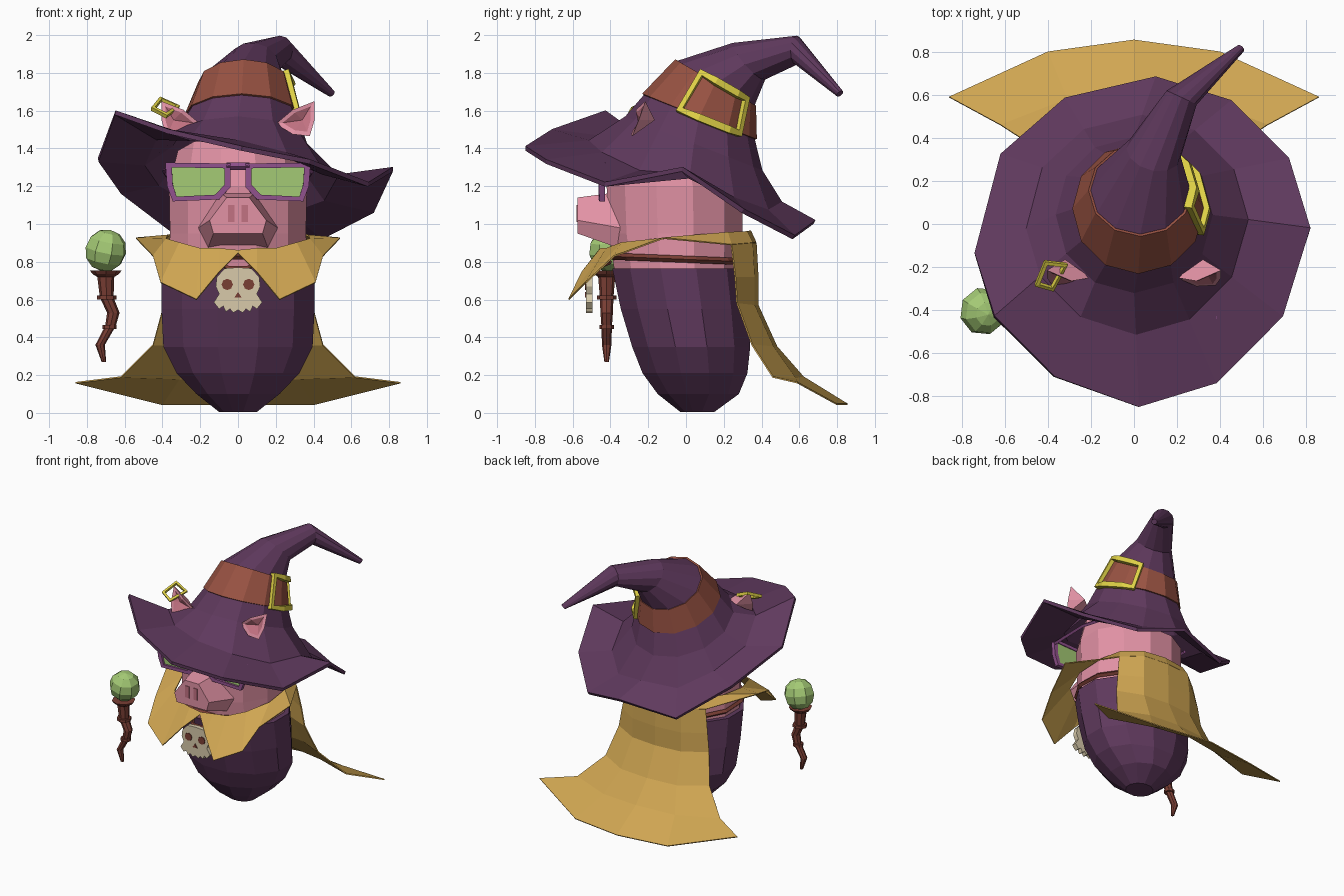
import bpy, bmesh, math
from mathutils import Vector

if "Cube" in bpy.data.objects:
    bpy.data.objects.remove(bpy.data.objects["Cube"])


def material(name, rgb):
    m = bpy.data.materials.new(name)
    lin = [((c / 255 + 0.055) / 1.055) ** 2.4 for c in rgb]
    m.diffuse_color = (*lin, 1)
    m.use_nodes = True
    m.node_tree.nodes["Principled BSDF"].inputs["Base Color"].default_value = m.diffuse_color
    return m


PURPLE = material("purple cloth", (95, 57, 93))
PINK = material("pink skin", (226, 146, 165))
ROSE = material("dark pink", (194, 114, 130))
TAN = material("tan cloth", (208, 166, 82))
GOLD = material("gold", (222, 208, 70))
FRAME = material("violet frame", (146, 82, 142))
BROWN = material("brown leather", (152, 82, 66))
DARK = material("dark brown wood", (122, 62, 52))
BONE = material("bone", (216, 202, 170))
GREEN = material("green", (164, 202, 117))


def make(name, verts, faces, *mats, mirror=False, solid=0, offset=0):
    me = bpy.data.meshes.new(name)
    me.from_pydata([tuple(v) for v in verts], [], faces)
    bm = bmesh.new()
    bm.from_mesh(me)
    bmesh.ops.recalc_face_normals(bm, faces=bm.faces)
    bm.to_mesh(me)
    bm.free()
    ob = bpy.data.objects.new(name, me)
    bpy.context.collection.objects.link(ob)
    for m in mats:
        me.materials.append(m)
    if mirror:
        mod = ob.modifiers.new("mirror", 'MIRROR')
        mod.use_clip = True
    if solid:
        s = ob.modifiers.new("thickness", 'SOLIDIFY')
        s.thickness, s.offset = solid, offset
    return ob


def ring(c, rx, ry=None, n=(0, 0, 1), sides=12, phase=0.0):
    ry = ry or rx
    n, x = Vector(n).normalized(), Vector((1, 0, 0))
    u = (x - n * n.dot(x)).normalized()
    v = n.cross(u)
    out = []
    for i in range(sides):
        a = 2 * math.pi * (i + phase) / sides
        out.append(Vector(c) + u * rx * math.cos(a) + v * ry * math.sin(a))
    return out


def loft(name, rows, mat, closed=True, caps=(True, True), **kw):
    n = len(rows[0])
    verts = [v for r in rows for v in r]
    faces = []
    for j in range(len(rows) - 1):
        for i in range(n if closed else n - 1):
            k = (i + 1) % n
            faces.append((j * n + i, j * n + k, (j + 1) * n + k, (j + 1) * n + i))
    if caps[0]:
        faces.append(tuple(range(n)))
    if caps[1]:
        faces.append(tuple(range(len(verts) - n, len(verts))))
    return make(name, verts, faces, mat, **kw)


def tube(name, pts, r, mat, cyclic=True):
    cu = bpy.data.curves.new(name, 'CURVE')
    cu.dimensions = '3D'
    cu.bevel_depth, cu.bevel_resolution = r, 0
    cu.use_fill_caps = True
    sp = cu.splines.new('POLY')
    sp.points.add(len(pts) - 1)
    for p, co in zip(sp.points, pts):
        p.co = (*co, 1)
    sp.use_cyclic_u, sp.use_smooth = cyclic, False
    cu.materials.append(mat)
    ob = bpy.data.objects.new(name, cu)
    bpy.context.collection.objects.link(ob)
    bpy.ops.object.select_all(action='DESELECT')
    ob.select_set(True)
    bpy.context.view_layer.objects.active = ob
    bpy.ops.object.convert(target='MESH')


# body: z, front y, back y, half width
K = 1 / math.cos(math.radians(15))
sections = [(0.005, -0.03, 0.15, 0.10), (0.10, -0.15, 0.28, 0.22), (0.21, -0.23, 0.325, 0.325),
            (0.35, -0.285, 0.34, 0.395), (0.55, -0.345, 0.33, 0.405), (0.765, -0.39, 0.31, 0.405)]
loft("body", [ring((0, (f + b) / 2, z), w * K, (b - f) / 2 * K, phase=0.5)
              for z, f, b, w in sections], PURPLE)

# head
rows = [ring((0, (f + b) / 2, z), w * K, (b - f) / 2 * K, phase=0.5) for z, f, b, w in
        [(0.76, -0.38, 0.29, 0.37), (0.95, -0.41, 0.3, 0.36), (1.2, -0.42, 0.3, 0.365)]]
rows.append(ring((0, -0.06, 1.36), 0.33, 0.31, (0, 0.35, 0.94), phase=0.5))
loft("head", rows, PINK)

# snout with nostrils
half = [(0.06, 1.14), (0.15, 1.02), (0.13, 0.95)]
back = [(0.10, 1.17), (0.21, 0.98), (0.16, 0.87)]
outline = lambda h, y: [(x, y, z) for x, z in h] + [(-x, y, z) for x, z in reversed(h)]
loft("snout", [outline(half, -0.575), outline(back, -0.35)], PINK)
for s in (-1, 1):
    x0, x1 = s * 0.018, s * 0.052
    make("nostril", [(x0, -0.578, 1.01), (x1, -0.578, 1.01), (x1, -0.578, 1.10), (x0, -0.578, 1.10)],
         [(0, 1, 2, 3)], ROSE, solid=0.005)

# ears, with a dented darker inside
rim = [Vector(p) for p in [(0.20, -0.25, 1.53), (0.29, -0.265, 1.605), (0.405, -0.215, 1.65),
                           (0.405, -0.25, 1.55), (0.38, -0.285, 1.465), (0.29, -0.29, 1.475)]]
mid = Vector((0.33, -0.26, 1.55))
inner = [mid + (p - mid) * 0.72 for p in rim]
verts = rim + inner + [Vector((0.34, -0.235, 1.55)), Vector((0.32, -0.165, 1.55))]
faces = []
for i in range(6):
    k = (i + 1) % 6
    faces += [(i, k, k + 6, i + 6), (i + 6, k + 6, 12), (k, i, 13)]
ear = make("ears", verts, faces, PINK, ROSE, mirror=True)
for p in ear.data.polygons:
    p.material_index = int(12 in p.vertices)

# glasses: flat rims, lenses, arms and bridge
lens = [(0.07, 1.295), (0.35, 1.30), (0.345, 1.21), (0.325, 1.145), (0.12, 1.155), (0.07, 1.21)]
outer = [(0.04, 1.32), (0.385, 1.325), (0.375, 1.20), (0.345, 1.12), (0.10, 1.13), (0.04, 1.195)]
for s in (-1, 1):
    place = lambda pts, y: [(s * x, y + 0.02 * x, z) for x, z in pts]
    make("lens", place(lens, -0.445), [tuple(range(6))], GREEN, solid=0.008)
    loft("glasses_rim", [place(lens, -0.45), place(outer, -0.45)], FRAME,
         caps=(False, False), solid=0.03)
    tube("glasses_arm", [(s * 0.37, -0.435, 1.29), (s * 0.39, -0.1, 1.28), (s * 0.37, 0.12, 1.25)],
         0.014, FRAME, False)
tube("glasses_bridge", [(-0.06, -0.45, 1.305), (0.06, -0.45, 1.305)], 0.02, FRAME, False)

# hat: wavy brim, crown and bent tip
brim = [Vector(p) for p in [
    (0.82, -0.02, 1.29), (0.72, 0.30, 1.07), (0.45, 0.57, 0.93), (0.10, 0.68, 1.01),
    (-0.32, 0.58, 0.94), (-0.62, 0.32, 1.17), (-0.74, -0.14, 1.34), (-0.65, -0.43, 1.59),
    (-0.37, -0.71, 1.49), (0.02, -0.85, 1.40), (0.38, -0.74, 1.33), (0.69, -0.43, 1.21)]]
tilt = (0, 0.37, 0.93)
base = ring((0, 0.04, 1.42), 0.355, 0.38, tilt)
middle = [b.lerp(e, 0.37) - Vector((0, 0, 0.07 + 0.05 * max(0, math.cos(math.pi * i / 6))))
          for i, (b, e) in enumerate(zip(base, brim))]
loft("hat", [brim, middle, base, ring((0.02, 0.07, 1.57), 0.285, 0.30, tilt),
             ring((0.03, 0.155, 1.74), 0.22, 0.225, (0, 0.5, 0.86)),
             ring((0.09, 0.33, 1.86), 0.118, n=(0.2, 0.7, 0.65)),
             ring((0.22, 0.585, 1.92), 0.065, n=(0.4, 0.9, 0)),
             ring((0.49, 0.81, 1.695), 0.012, n=(0.5, 0.55, -0.67))],
     PURPLE, caps=(False, True), solid=0.025)
low = ring((0.02, 0.07, 1.565), 0.295, 0.315, tilt)
top = ring((0.03, 0.155, 1.745), 0.23, 0.235, (0, 0.5, 0.86))
loft("hat_band", [low, top], BROWN, caps=(False, False), solid=0.025)


# hat buckle lying on the band, and earring
def on_band(i, t):
    a, b = math.floor(i), math.floor(i) + 1
    l, h = low[a].lerp(low[b % 12], i - a), top[a].lerp(top[b % 12], i - a)
    p = l.lerp(h, t)
    return p + (p - Vector((0.025, 0.11, 1.655))).normalized() * 0.022


path = [(-0.7, 1), (0, 1), (1, 1), (1.55, 1), (1.45, 0.02), (1, 0.02), (0, 0.02), (-0.65, 0.02)]
tube("hat_buckle", [on_band(i, t) for i, t in path], 0.027, GOLD)
tube("earring", [(-0.45, -0.28, 1.61), (-0.41, -0.18, 1.66),
                 (-0.32, -0.19, 1.62), (-0.38, -0.30, 1.575)], 0.016, GOLD)

# collar with pointed flaps (right half, front to back)
collar_in = [(0, -0.46, 0.86), (0.10, -0.45, 0.87), (0.20, -0.42, 0.87), (0.31, -0.34, 0.90),
             (0.38, -0.15, 0.92), (0.37, 0.05, 0.94), (0.31, 0.22, 0.955), (0.18, 0.32, 0.96), (0, 0.34, 0.965)]
collar_out = [(0, -0.47, 0.845), (0.10, -0.55, 0.745), (0.22, -0.62, 0.60), (0.41, -0.53, 0.69),
              (0.45, -0.38, 0.83), (0.54, -0.12, 0.925), (0.34, 0.24, 0.89), (0.2, 0.35, 0.90), (0, 0.37, 0.90)]
loft("collar", [collar_in, collar_out], TAN, False, (False, False), mirror=True, solid=0.008)

# cape flaring to the hem (right half, centre to side)
cape = [[(0, 0.37, 0.90), (0.20, 0.35, 0.90), (0.34, 0.24, 0.89)],
        [(0, 0.38, 0.72), (0.21, 0.36, 0.72), (0.37, 0.26, 0.72)],
        [(0, 0.38, 0.57), (0.21, 0.36, 0.57), (0.39, 0.27, 0.58)],
        [(0, 0.48, 0.35), (0.24, 0.46, 0.35), (0.45, 0.35, 0.36)],
        [(0, 0.62, 0.19), (0.31, 0.58, 0.18), (0.62, 0.46, 0.19)],
        [(0, 0.855, 0.045), (0.40, 0.80, 0.045), (0.86, 0.59, 0.16)]]
loft("cape", cape, TAN, False, (False, False), mirror=True, solid=0.008)

# necklace strap
tube("necklace_strap", ring((0, -0.045, 0.815), 0.39, 0.37, (0, 0.04, 1), phase=0.5), 0.018, DARK)
tube("necklace_hanger", [(-0.11, -0.40, 0.80), (-0.05, -0.49, 0.765),
                         (0.05, -0.49, 0.765), (0.11, -0.40, 0.80)], 0.013, DARK, False)

# skull pendant
edge = [(0, 0.77), (0.07, 0.765), (0.112, 0.72), (0.118, 0.67), (0.10, 0.63), (0.128, 0.585),
        (0.10, 0.55), (0.078, 0.565), (0.065, 0.535), (0.042, 0.55), (0.025, 0.53), (0, 0.545)]
full = edge + [(-x, z) for x, z in edge[-2:0:-1]]
loft("skull_pendant", [[(x, y, z) for x, z in full] for y in (-0.53, -0.495)], BONE)
for s in (-1, 1):
    make("skull_eye", ring((s * 0.057, -0.533, 0.68), 0.03, n=(0, 1, 0), sides=8),
         [tuple(range(8))], DARK, solid=0.006)
make("skull_nose", [(0, -0.533, 0.64), (-0.02, -0.533, 0.61), (0.02, -0.533, 0.61)],
     [(0, 1, 2)], DARK, solid=0.006)

# staff: crooked shaft, cup, rings and orb
shaft = [(-0.71, 0.27, 0.012), (-0.73, 0.36, 0.025), (-0.675, 0.46, 0.028), (-0.66, 0.53, 0.033),
         (-0.695, 0.61, 0.036), (-0.70, 0.72, 0.045), (-0.70, 0.735, 0.07), (-0.70, 0.755, 0.085)]
loft("staff", [ring((x, -0.42, z), r, sides=8) for x, z, r in shaft], DARK)
for x, z, r in [(-0.695, 0.61, 0.052), (-0.68, 0.455, 0.038)]:
    loft("staff_ring", [ring((x, -0.42, z + d), r, sides=8) for d in (-0.011, 0.011)], DARK)
bpy.ops.mesh.primitive_uv_sphere_add(segments=8, ring_count=6, radius=0.113,
                                     location=(-0.70, -0.405, 0.86), rotation=(0.2, 0.15, 0.3))
orb = bpy.context.object
orb.name = "staff_orb"
orb.data.materials.append(GREEN)
